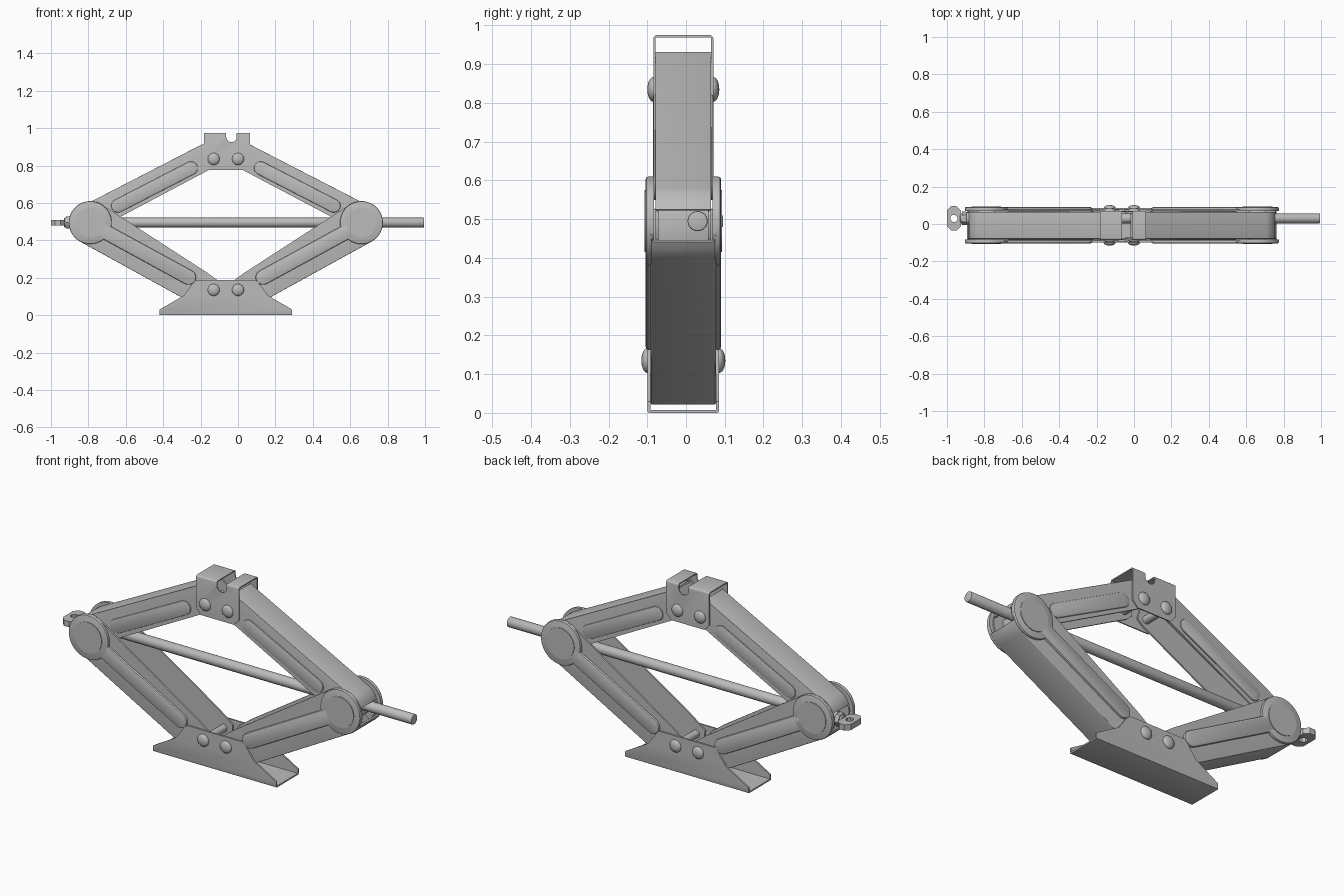
import bpy, bmesh, math
from mathutils import Vector, Matrix

if "Cube" in bpy.data.objects:
    bpy.data.objects.remove(bpy.data.objects["Cube"])

CX, CY = -0.065, -0.007      # middle of the jack
BAR_Z, BAR_Y = 0.495, 0.03   # screw axis

steel = bpy.data.materials.new("steel_grey")
steel.use_nodes = True
GREY = (0.5, 0.5, 0.5, 1)
steel.diffuse_color = GREY
steel.node_tree.nodes["Principled BSDF"].inputs["Base Color"].default_value = GREY


def finish(name, bm, bevel=0, segments=2, wall=0):
    """Turn a bmesh into a named object, with optional bevel and sheet thickness."""
    mesh = bpy.data.meshes.new(name)
    bm.to_mesh(mesh)
    bm.free()
    mesh.materials.append(steel)
    obj = bpy.data.objects.new(name, mesh)
    bpy.context.collection.objects.link(obj)
    if bevel:
        mod = obj.modifiers.new("bevel", "BEVEL")
        mod.width, mod.segments, mod.limit_method = bevel, segments, "ANGLE"
        mod.angle_limit = math.radians(40)
    if wall:
        mod = obj.modifiers.new("sheet", "SOLIDIFY")
        mod.thickness, mod.offset = wall, -1
    bpy.ops.object.select_all(action="DESELECT")
    obj.select_set(True)
    bpy.context.view_layer.objects.active = obj
    bpy.ops.object.convert(target="MESH")
    bpy.ops.object.shade_smooth_by_angle(angle=math.radians(30))
    return obj


def extrude(name, pts, y0, y1, web=None, **kw):
    """Extrude an x-z outline along y; 'web' lists the edges that get a side face."""
    n = len(pts)
    web = range(n) if web is None else web
    area = sum(pts[i][0] * pts[(i + 1) % n][1] - pts[(i + 1) % n][0] * pts[i][1] for i in range(n))
    if area < 0:
        pts = pts[::-1]
        web = [(n - 2 - i) % n for i in web]
    bm = bmesh.new()
    front = [bm.verts.new((x, y0, z)) for x, z in pts]
    back = [bm.verts.new((x, y1, z)) for x, z in pts]
    bm.faces.new(front)
    bm.faces.new(back[::-1])
    for i in web:
        j = (i + 1) % n
        bm.faces.new((front[i], back[i], back[j], front[j]))
    return finish(name, bm, **kw)


def arc(u, v, r, a0, a1, steps):
    angles = [math.radians(a0 + (a1 - a0) * i / steps) for i in range(steps + 1)]
    return [(u + r * math.cos(a), v + r * math.sin(a)) for a in angles]


def capsule(u0, u1, v, r):
    return arc(u0, v, r, 90, 270, 10) + arc(u1, v, r, -90, 90, 10)


def both_sides(name, pts, inner, outer, bevel=0):
    """Matching plates on the front and back faces."""
    extrude(name + "_front", pts, CY - outer, CY - inner, bevel=bevel)
    extrude(name + "_back", pts, CY + inner, CY + outer, bevel=bevel)


def cylinder(name, centre, r, length, axis, sides=24, bevel=0):
    bm = bmesh.new()
    turn = Matrix.Rotation(math.pi / 2, 4, "Y" if axis == "x" else "X")
    bmesh.ops.create_cone(bm, cap_ends=True, segments=sides, radius1=r, radius2=r, depth=length,
                          matrix=Matrix.Translation(centre) @ turn)
    finish(name, bm, bevel=bevel)


def dome(name, x, y, z, r, height):
    bm = bmesh.new()
    bmesh.ops.create_uvsphere(bm, u_segments=20, v_segments=12, radius=1,
                              matrix=Matrix.Translation((x, y, z)) @ Matrix.Diagonal((r, height, r, 1)))
    finish(name, bm)


for s, side in ((1, "left"), (-1, "right")):
    knuckle = Vector((CX + s * 0.725, BAR_Z))
    for level, z, up in (("upper", 0.835, 1), ("lower", 0.135, -1)):
        pivot = Vector((CX + s * 0.065, z))
        L = (knuckle - pivot).length
        d = (knuckle - pivot) / L
        n = Vector((-d.y, d.x))
        if n.y * up < 0:
            n = -n

        def place(pts):
            return [tuple(pivot + d * u + n * v) for u, v in pts]

        arm = f"{level}_{side}_arm"
        if level == "upper":
            # narrow channel that fits inside the lower arm
            outline = [(-0.02, 0.098)] + arc(L, 0, 0.098, 90, -30, 16)
            outline += [(0, -0.04), (-0.04, -0.03), (-0.05, 0.03)]
            extrude(arm, place(outline), CY - 0.072, CY + 0.072, range(7),
                    bevel=0.014, segments=3, wall=0.008)
            both_sides(arm + "_rib", place(capsule(0.13, 0.57, 0.012, 0.036)), 0.068, 0.078, 0.005)
        else:
            # wide channel with rounded knuckle ends
            outline = [(-0.02, 0.118)] + arc(L, 0, 0.115, 90, -90, 16)
            outline += [(0.07, -0.064), (-0.03, -0.05), (-0.055, 0)]
            extrude(arm, place(outline), CY - 0.084, CY + 0.084, range(4),
                    bevel=0.01, segments=3, wall=0.008)
            both_sides(arm + "_rib", place(capsule(0.15, L - 0.05, 0.005, 0.04)), 0.08, 0.097, 0.007)
            both_sides(side + "_knuckle", place(arc(L, 0, 0.115, 0, 348.75, 31)), 0.079, 0.097, 0.006)
            both_sides(side + "_pin_cap", place(arc(L, 0, 0.08, 0, 348.75, 31)), 0.095, 0.1)

        # rivets through the arm ends
        reach = 0.077 if level == "upper" else 0.0925
        cylinder(f"{level}_{side}_pin", (pivot.x, CY, z), 0.02, reach * 2, "y", 16)
        for f, face in ((-1, "front"), (1, "back")):
            dome(f"{level}_{side}_rivet_{face}", pivot.x, CY + f * reach, z, 0.032, 0.016)

    # threaded block that carries the screw
    block = [(knuckle.x + a, BAR_Z + b) for a, b in
             ((-0.045, -0.055), (0.045, -0.055), (0.045, 0.032), (-0.045, 0.032))]
    extrude(side + "_trunnion", block, CY - 0.079, CY + 0.079, bevel=0.006)

# base: folded sheet open at the top
half_base = [(0.355, 0), (0.355, 0.03), (0.225, 0.105), (0.172, 0.178), (0.16, 0.187)]
base = [(CX + x, z) for x, z in half_base] + [(CX - x, z) for x, z in half_base[::-1]]
extrude("base", base, CY - 0.0925, CY + 0.0925, [len(base) - 1], bevel=0.006, wall=0.008)

# saddle: folded sheet open below, with a rounded notch across the top
saddle = [(-0.155, 0.775), (0.035, 0.775), (0.065, 0.805), (0.065, 0.975), (-0.007, 0.975)]
saddle += arc(-0.035, 0.953, 0.028, 0, -180, 10)
saddle += [(-0.063, 0.975), (-0.183, 0.975), (-0.183, 0.805)]
extrude("saddle", saddle, CY - 0.0775, CY + 0.0775, [3, len(saddle) - 3],
        bevel=0.009, segments=3, wall=0.006)

# screw bar, collar and nut
cylinder("screw_bar", (0.0325, BAR_Y, BAR_Z), 0.026, 1.925, "x", 24, 0.004)
cylinder("collar", (-0.908, BAR_Y, BAR_Z), 0.037, 0.024, "x", 6, 0.003)
cylinder("thrust_washer", (-0.872, BAR_Y, BAR_Z), 0.034, 0.05, "x", 20, 0.003)

# flat drive eye: a chamfered plate with a round hole
bm = bmesh.new()
ex, hx, hy, cut = -0.963, 0.037, 0.065, 0.022
corners = [(hx, cut - hy), (hx, hy - cut), (hx - cut, hy), (cut - hx, hy),
           (-hx, hy - cut), (-hx, cut - hy), (cut - hx, -hy), (hx - cut, -hy)]
rim = [bm.verts.new((ex + x, BAR_Y + y, BAR_Z + 0.015)) for x, y in corners]
hole = [bm.verts.new((ex + x, BAR_Y + y, BAR_Z + 0.015)) for x, y in arc(0, 0, 0.02, -22.5, 292.5, 7)]
for i in range(8):
    j = (i + 1) % 8
    bm.faces.new((rim[i], rim[j], hole[j], hole[i]))
finish("drive_eye", bm, wall=0.03)
